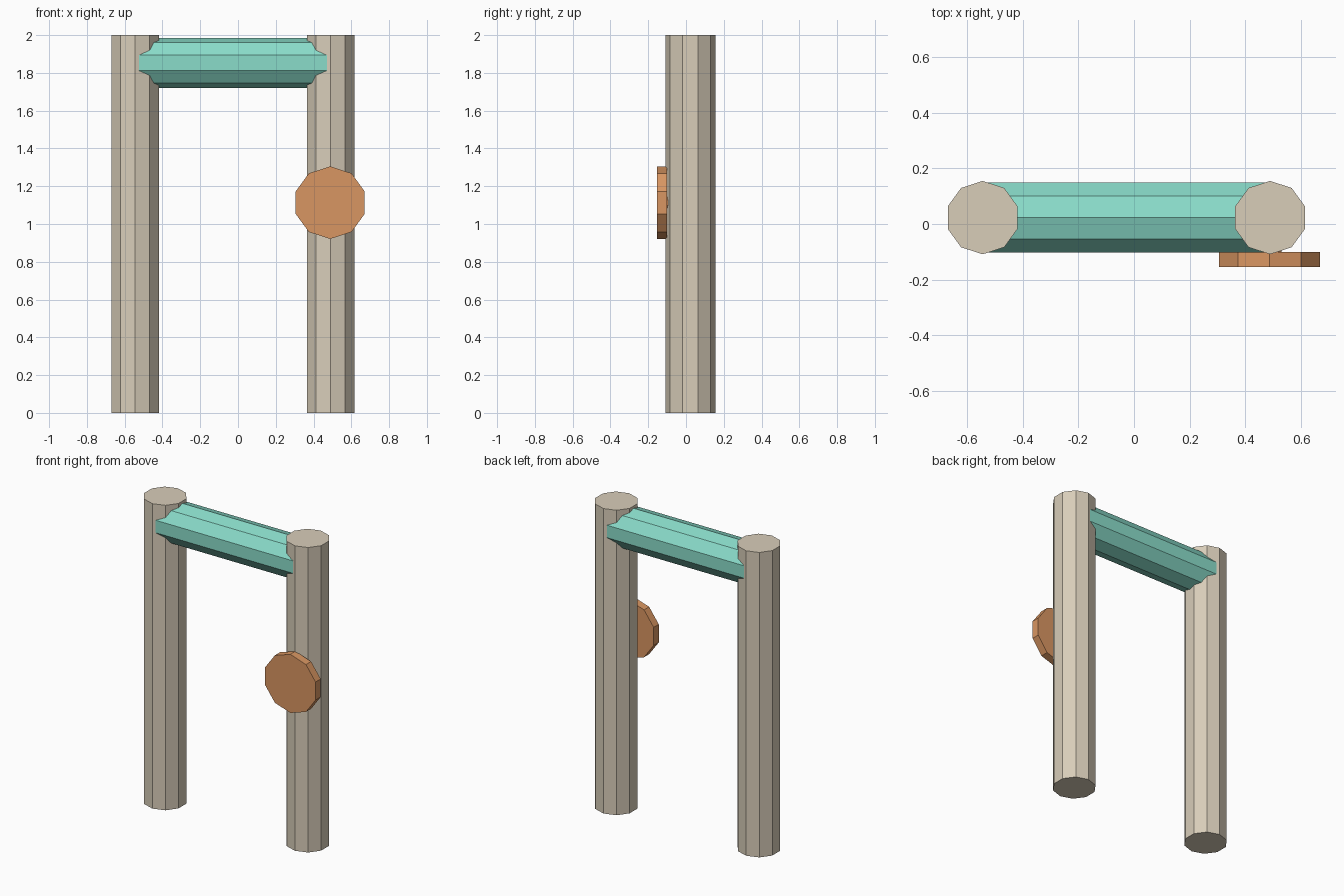
import bpy, bmesh, math

if "Cube" in bpy.data.objects:
    bpy.data.objects.remove(bpy.data.objects["Cube"])


def material(name, rgb):
    lin = [(c / 255 / 12.92) if c / 255 <= 0.04045 else ((c / 255 + 0.055) / 1.055) ** 2.4 for c in rgb]
    m = bpy.data.materials.new(name)
    m.diffuse_color = (*lin, 1)
    m.use_nodes = True
    m.node_tree.nodes["Principled BSDF"].inputs["Base Color"].default_value = m.diffuse_color
    return m


stone = material("beige stone", (216, 205, 185))
teal = material("teal", (138, 220, 202))
orange = material("copper orange", (217, 150, 98))


def prism(name, axis, lo, hi, centre, r, mat, n=10):
    """n-sided prism from lo to hi along an axis; a corner points along the second cross axis."""
    bm = bmesh.new()
    rings = []
    for d in (lo, hi):
        ring = []
        for i in range(n):
            a = 2 * math.pi * i / n
            u, v = centre[0] + r * math.sin(a), centre[1] + r * math.cos(a)
            co = {"x": (d, u, v), "y": (u, d, v), "z": (u, v, d)}[axis]
            ring.append(bm.verts.new(co))
        rings.append(ring)
        bm.faces.new(ring)
    for i in range(n):
        j = (i + 1) % n
        bm.faces.new((rings[0][i], rings[0][j], rings[1][j], rings[1][i]))
    bmesh.ops.recalc_face_normals(bm, faces=bm.faces)
    me = bpy.data.meshes.new(name)
    bm.to_mesh(me)
    bm.free()
    me.materials.append(mat)
    ob = bpy.data.objects.new(name, me)
    bpy.context.collection.objects.link(ob)
    return ob


# Two upright posts
for name, x in (("left_post", -0.545), ("right_post", 0.49)):
    prism(name, "z", 0, 2, (x, 0.023), 0.132, stone)

# Crossbeam running between the post centres
prism("crossbeam", "x", -0.545, 0.49, (0.023, 1.853), 0.132, teal)

# Round plate on the right post, with a short hub into the post
prism("round_plate", "y", -0.154, -0.101, (0.488, 1.113), 0.192, orange)
prism("plate_hub", "y", -0.12, -0.085, (0.488, 1.113), 0.045, orange)
